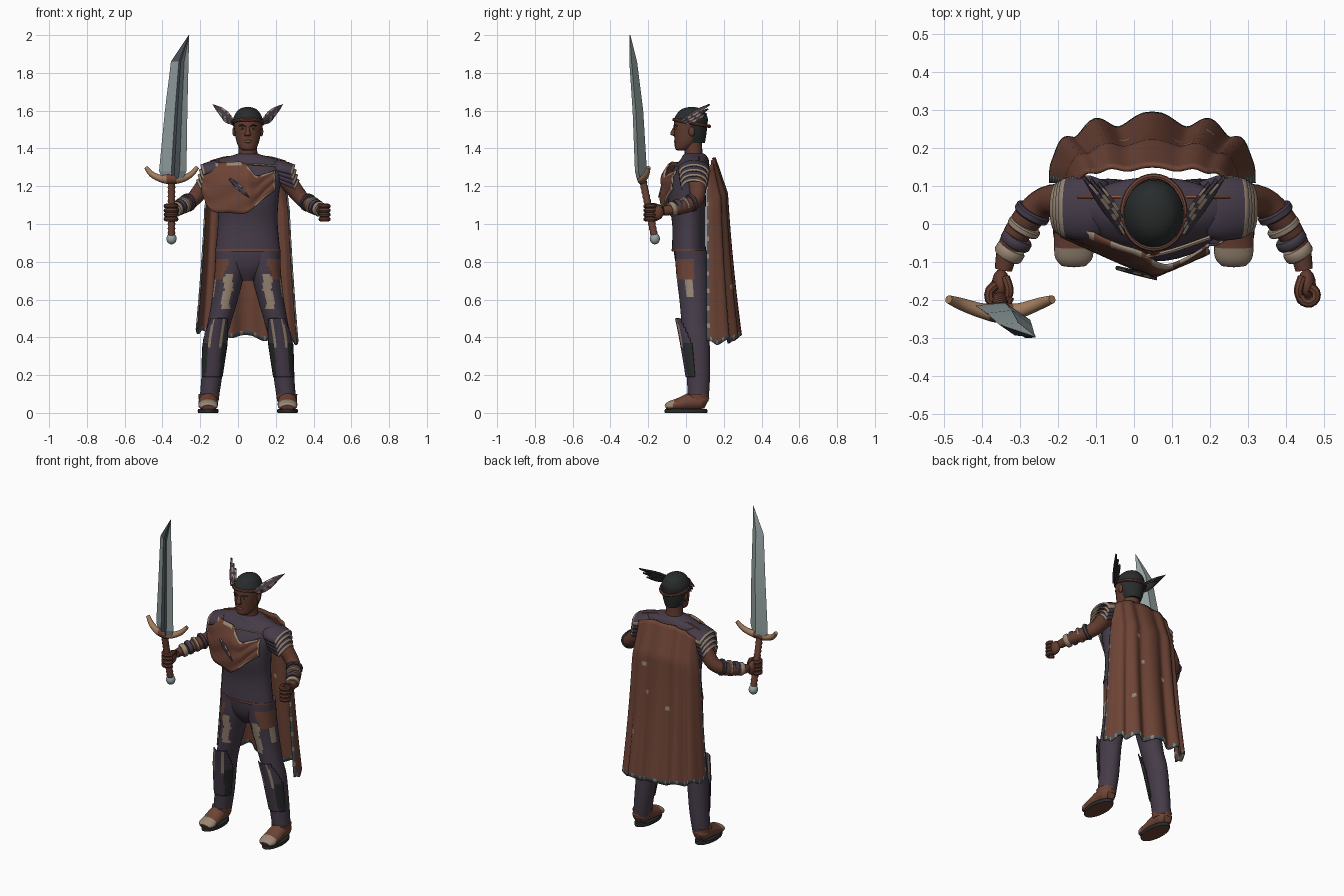
import bpy, bmesh, math
from mathutils import Vector, Matrix

if "Cube" in bpy.data.objects:
    bpy.data.objects.remove(bpy.data.objects["Cube"])

def material(name, r, g, b):
    m = bpy.data.materials.new(name)
    m.use_nodes = True
    m.diffuse_color = (r, g, b, 1)
    m.node_tree.nodes["Principled BSDF"].inputs["Base Color"].default_value = (r, g, b, 1)
    return m

PURPLE = material("dusky purple cloth", .06, .044, .065)
BROWN = material("red brown leather", .155, .057, .036)
SKIN = material("dark skin", .125, .045, .028)
BEIGE = material("worn beige", .32, .24, .175)
HORN = material("tan horn", .36, .2, .11)
BLACK = material("charcoal", .022, .025, .025)
STEEL = material("pale steel", .3, .36, .36)
DARKSTEEL = material("dark steel", .07, .085, .1)
RUST = material("rust stitching", .3, .09, .04)
C = .052      # the body's centre line
UP = Vector((0, 0, 1))

def finish(name, bm, mats, angle=40):
    me = bpy.data.meshes.new(name)
    bm.to_mesh(me)
    bm.free()
    ob = bpy.data.objects.new(name, me)
    bpy.context.collection.objects.link(ob)
    for m in mats:
        me.materials.append(m)
    bpy.ops.object.select_all(action='DESELECT')
    ob.select_set(True)
    bpy.context.view_layer.objects.active = ob
    bpy.ops.object.shade_smooth_by_angle(angle=math.radians(angle))
    return ob

def skin(name, rings, mats, rule=None, angle=40):
    """Close a stack of point rings; rule gives a material index, or -1 to drop the face."""
    bm = bmesh.new()
    vs = [[bm.verts.new(p) for p in r] for r in rings]
    n = len(vs[0])
    for a, b in zip(vs, vs[1:]):
        for i in range(n):
            bm.faces.new((a[i], a[(i + 1) % n], b[(i + 1) % n], b[i]))
    bm.faces.new(vs[0])
    bm.faces.new(vs[-1])
    bmesh.ops.recalc_face_normals(bm, faces=bm.faces)
    if rule:
        bm.normal_update()
        picks = [(f, rule(f.calc_center_median(), f.normal)) for f in bm.faces]
        for f, k in picks:
            f.material_index = max(k, 0)
        bmesh.ops.delete(bm, geom=[f for f, k in picks if k < 0], context='FACES')
    return finish(name, bm, mats, angle)

def refine(pts, sub):
    """Smooth curve through stations of any width."""
    pts = [Vector(p) for p in pts]
    out = []
    for i in range(len(pts) - 1):
        p0, p1, p2, p3 = pts[max(i - 1, 0)], pts[i], pts[i + 1], pts[min(i + 2, len(pts) - 1)]
        for k in range(sub):
            t = k / sub
            out.append(p1 + (p2 - p0) * (t / 2) + (p0 * 2 - p1 * 5 + p2 * 4 - p3) * (t * t / 2)
                       + (p1 * 3 - p0 - p2 * 3 + p3) * (t ** 3 / 2))
    return out + [pts[-1]]

def sweep(name, stations, mats, n=20, sub=4, level=False, ref=(0, 1, 0), rule=None, angle=40):
    """Oval rings (x, y, z, half width, half depth), level or square to the path."""
    st = refine(stations, sub)
    mid = [Vector(s[:3]) for s in st]
    rings = []
    for i, s in enumerate(st):
        t = UP if level else (mid[min(i + 1, len(mid) - 1)] - mid[max(i - 1, 0)]).normalized()
        u = t.cross(Vector(ref)).normalized()
        v = u.cross(t)
        rings.append([mid[i] + u * max(s[3], .001) * math.cos(a) + v * max(s[4], .001) * math.sin(a)
                      for a in (math.tau * k / n for k in range(n))])
    return skin(name, rings, mats, rule, angle)

def ball(name, pos, size, mat):
    bm = bmesh.new()
    bmesh.ops.create_uvsphere(bm, u_segments=16, v_segments=10, radius=1,
                              matrix=Matrix.Translation(pos) @ Matrix.Diagonal((*size, 1)))
    return finish(name, bm, [mat])

def sheet(name, fn, nu, nv, mats, rule, thick):
    bm = bmesh.new()
    g = [[bm.verts.new(fn(i / nu, j / nv)) for i in range(nu + 1)] for j in range(nv + 1)]
    for j in range(nv):
        for i in range(nu):
            f = bm.faces.new((g[j][i], g[j][i + 1], g[j + 1][i + 1], g[j + 1][i]))
            f.material_index = rule(i, j)
    ob = finish(name, bm, mats)
    ob.modifiers.new("thickness", 'SOLIDIFY').thickness = thick

def feather(name, base, tip, width, ref):
    """Leaf with pale bars on its front edges and a dark back."""
    b, t, face = Vector(base), Vector(tip), Vector(ref)
    st = [(*b.lerp(t, f), width * w, .006) for f, w in ((0, .4), (.35, 1), (.7, .8), (1, .02))]
    side = (t - b).cross(face).normalized()
    sweep(name, st, [PURPLE, BEIGE, BLACK], n=6, sub=4, ref=ref, angle=20,
          rule=lambda c, m: 2 if m.dot(face) < 0
          else int(abs((c - b).dot(side)) > width * .3 and math.sin((c - b).length * 130) > 0))

# Torso, hips, belt
sweep("tunic", [(C, .015, .855, .172, .09), (C, .015, 1, .158, .088), (C, .005, 1.12, .162, .1),
                (C, .005, 1.22, .175, .1), (C, .03, 1.3, .2, .092), (C, .045, 1.34, .165, .075),
                (C, .045, 1.365, .075, .06), (C, .045, 1.372, .055, .05)], [PURPLE], n=32, level=True)
sweep("hips", [(C, .035, .7, .04, .045), (C, .03, .76, .13, .075), (C, .025, .82, .165, .085),
               (C, .02, .875, .165, .085)], [PURPLE], n=28, level=True)
sweep("belt", [(C, .015, .858, .174, .092), (C, .015, .868, .174, .092)], [BROWN], n=32, sub=1, level=True)
sweep("collar_trim", [(.03, -.085, 1.318, .006, .006), (.1, -.07, 1.316, .006, .006),
                      (.2, -.035, 1.308, .006, .006)], [BEIGE], n=6)

# Head
sweep("neck", [(C, .045, 1.32, .058, .052), (C, .04, 1.38, .05, .047), (C, .035, 1.45, .05, .05)],
      [SKIN], level=True)
sweep("head", [(C, -.025, 1.388, .02, .018), (C, -.015, 1.4, .042, .043), (C, .002, 1.43, .058, .062),
               (C, .015, 1.475, .068, .078), (C, .02, 1.52, .074, .084), (C, .024, 1.56, .073, .083),
               (C, .027, 1.598, .048, .055), (C, .027, 1.61, .01, .01)], [SKIN], n=24, level=True)
sweep("hair", [(C, .045, 1.43, .05, .055), (C, .03, 1.475, .07, .078), (C, .025, 1.52, .077, .087),
               (C, .027, 1.56, .077, .088), (C, .03, 1.598, .056, .066), (C, .03, 1.615, .03, .035),
               (C, .03, 1.62, .004, .004)], [BLACK], n=28, level=True,
      rule=lambda c, m: -1 if c.z < 1.545 and c.y < .03 else 0)
sweep("nose", [(C, -.06, 1.515, .008, .006), (C, -.068, 1.49, .011, .012), (C, -.069, 1.473, .018, .013),
               (C, -.06, 1.466, .012, .006)], [SKIN], n=10, level=True)
ball("lips", (C, -.054, 1.437), (.022, .011, .009), BROWN)
for s, side in ((-1, "right"), (1, "left")):
    ball(side + "_eye", (C + s * .029, -.053, 1.505), (.012, .006, .005), BEIGE)
    ball(side + "_pupil", (C + s * .029, -.058, 1.505), (.006, .003, .005), BLACK)
    sweep(side + "_brow", [(C + s * .012, -.064, 1.517, .003, .004), (C + s * .03, -.061, 1.523, .004, .004),
                           (C + s * .048, -.047, 1.518, .003, .003)], [BLACK], n=6)
    ball(side + "_ear", (C + s * .072, .03, 1.49), (.01, .016, .026), SKIN)
    for k in range(3):
        feather(f"{side}_crest_feather_{k}", (C + s * .08, -.025 + .012 * k, 1.548 - .008 * k),
                (C + s * (.185 - .02 * k), .125 - .008 * k, 1.633 - .024 * k), .02, (s * .3, -.9, .3))
band = [(C + .081 * math.cos(a), .03 + .095 * math.sin(a), 1.535 - .018 * math.sin(a), .008, .009)
        for a in (math.tau * k / 32 for k in range(33))]
sweep("headband", band, [BROWN], n=8, sub=1, ref=UP)

# Limbs, mirrored about the centre line
for s, side in ((-1, "right"), (1, "left")):
    X = lambda d: C + s * d
    leg = [(X(.088), .03, .86, .084, .085), (X(.095), .032, .75, .08, .085), (X(.122), .042, .6, .069, .077),
           (X(.15), .046, .48, .062, .07), (X(.172), .055, .38, .059, .07), (X(.19), .065, .2, .055, .062),
           (X(.205), .065, .07, .05, .055)]

    def leg_paint(c, m):
        d = (c.x - C) * s
        wave = .015 * math.sin(c.z * 60)
        if m.y < .1 and .725 + wave < c.z < .81 and d > .1 + (.8 - c.z) * .4:
            return 1
        if m.y < -.2 and .55 < c.z < .73 and .075 < d - (.72 - c.z) * .15 + wave * .4 < .12:
            return 2
        return 2 if -.45 < m.y < 0 and d > .15 and .62 < c.z < .725 + wave else 0
    sweep(side + "_trouser_leg", leg, [PURPLE, BROWN, BEIGE], n=48, sub=10, level=True, rule=leg_paint)

    def guard_paint(c, m):
        edge = abs(m.x)
        if m.y > -.2 + max(c.z - .36, 0) * -3:
            return -1
        if c.z > .34 and .4 < edge < .6:
            return 2
        return 1 if edge > .62 and c.z < .37 else 0
    shin = [(X(.153), .036, .5, .066, .094), (X(.172), .05, .38, .069, .084), (X(.19), .062, .19, .058, .064)]
    guard = sweep(side + "_shin_guard", shin, [PURPLE, BLACK, BEIGE], n=56, sub=16, level=True, rule=guard_paint)
    guard.modifiers.new("thickness", 'SOLIDIFY').thickness = .006

    # Shoes
    sweep(side + "_sole", [(X(.21), 0, 0, .053, .112), (X(.21), 0, .01, .056, .114), (X(.21), 0, .02, .053, .111)],
          [BLACK, BROWN], n=28, sub=1, level=True, rule=lambda c, m: int(m.z < -.9))
    sweep(side + "_shoe", [(X(.21), .11, .05, .025, .03), (X(.21), .085, .06, .048, .045), (X(.21), .03, .06, .05, .048),
                           (X(.21), -.03, .046, .052, .036), (X(.21), -.085, .036, .05, .026),
                           (X(.21), -.108, .028, .034, .014)], [BROWN, BEIGE], ref=UP, sub=6,
          rule=lambda c, m: int(c.y < -.066 and c.z > .03))
    sweep(side + "_ankle_cuff", [(X(.207), .062, .06, .052, .056), (X(.206), .062, .1, .056, .06)], [BROWN], level=True)

    # Arms
    arm = [(X(.15), .05, 1.29, .05, .05), (X(.22), .06, 1.215, .047, .047), (X(.285), .058, 1.135, .04, .04),
           (X(.335), .01, 1.1, .039, .039), (X(.38), -.06, 1.078, .03, .03), (X(.395), -.12, 1.07, .023, .025)]
    sweep(side + "_arm", arm, [SKIN], ref=UP, n=18)
    a, b = Vector((X(.31), .045, 1.118)), Vector((X(.388), -.09, 1.074))
    for k, (f, m, w) in enumerate(((.12, PURPLE, .07), (.4, BEIGE, .06), (.66, PURPLE, .08), (.88, BEIGE, .09))):
        r = .05 - .012 * f
        sweep(f"{side}_bracelet_{k}", [(*a.lerp(b, f + w * e), r * q, r * q) for e, q in
              ((-1, .9), (-.6, 1), (.6, 1), (1, .9))], [m], sub=1, ref=UP)

    # Fists: the right one closes round the grip, the left one on itself
    ball(side + "_palm", (X(.402), -.16, 1.06), (.024, .042, .042), SKIN)
    curl = .021 + .0035 * (1 - s)
    for k in range(4):
        z = 1.095 - .023 * k
        pts = [(X(.406) + s * curl * math.cos(t), -.187 + curl * math.sin(t), z, .0125, .0125)
               for t in (1.3, .5, -.4, -1.3, -2.2, -3)]
        sweep(f"{side}_finger_{k}", pts, [SKIN], n=8, sub=2, ref=UP)
    sweep(side + "_thumb", [(X(.39), -.14, 1.09, .012, .012), (X(.38), -.175, 1.1, .012, .012),
                            (X(.388), -.205, 1.09, .01, .01)], [SKIN], n=8, ref=UP)

    # Layered shoulder plates with thin pale rims, and a stitched seam
    for k in range(4):
        p, q = Vector((X(.12 + .01 * k), .042, 1.302 - .02 * k)), Vector((X(.24 + .005 * k), .042, 1.27 - .026 * k))
        w = .086 - .004 * k
        plate = sweep(f"{side}_shoulder_plate_{k}", [(*p.lerp(q, f), .05 * g, w * g) for f, g in
                      ((0, .8), (.4, 1), (.7, .98), (.9, .93), (1, .9))], [PURPLE, BEIGE], n=24, sub=1,
                      rule=lambda c, m: -1 if abs(m.dot((q - p).normalized())) > .95 or m.z < -.3
                      else int((c - p).dot(q - p) > .9 * (q - p).length_squared or k == 0 and m.y > .93))
        plate.modifiers.new("thickness", 'SOLIDIFY').thickness = .008
    sweep(side + "_shoulder_seam", [(X(.08), .07, 1.358, .004, .004), (X(.13), .07, 1.352, .004, .004),
                                    (X(.2), .07, 1.332, .004, .004)], [RUST], n=6)

# Cape with scalloped hem
def cape(u, v):
    a = math.pi * u
    c, sn = math.cos(a), math.sin(a)
    w = .19 + .02 * min(v * 4, 1) + .052 * v ** 1.5
    depth = .035 + .055 * min(v * 5, 1) + .025 * v + .045 * v * v
    y = .108 + depth * sn ** .7 + (.005 + .013 * v) * math.cos(12 * a) * sn
    top = 1.35 - .05 * abs(c) ** 3
    hem = .4 - .03 * c + .012 * math.cos(12 * a)
    return (C - .004 + w * math.copysign(abs(c) ** .8, c), y, top + (hem - top) * v)

patches = {(26, 10), (27, 10), (28, 10), (30, 17), (31, 17), (40, 20), (41, 20), (42, 20), (22, 28), (23, 28)}
def cape_paint(i, j):
    if j == 39 or i in (0, 71):
        return 2 if (i + j) % 4 == 0 else 1
    return 2 if (i, j) in patches else 0
sheet("cape", cape, 72, 40, [BROWN, DARKSTEEL, BEIGE], cape_paint, .01)

# Chest drape: x, top height, bottom height
drape = refine([(-.19, 1.285, 1.16), (-.14, 1.315, 1.07), (-.04, 1.325, 1.06), (.035, 1.32, 1.055),
                (.09, 1.255, 1.09), (.14, 1.265, 1.14), (.195, 1.285, 1.185)], 5)
def drape_point(u, v):
    x, hi, lo = drape[round(u * 30)]
    z = hi + (lo - hi) * v
    pull = max(z - 1.2, 0)
    return (x, -.13 + .47 * abs(x - C) ** 1.05 + 2.8 * pull * pull + .004 * math.sin(14 * v + 30 * x), z)
sheet("chest_drape", drape_point, 30, 14, [BROWN, BEIGE],
      lambda i, j: int(j == 0 and i % 7 > 1 or i == 29 or j == 13 and i > 19), .008)
feather("chest_feather", (-.045, -.115, 1.24), (.06, -.143, 1.14), .014, (0, -1, 0))

# Sword: stations are height, left edge, right edge, depth, half thickness
rings = []
for z, l, r, y, t in ((1.24, -.4, -.29, -.23, .024), (1.28, -.418, -.273, -.233, .028), (1.6, -.387, -.268, -.25, .025),
                      (1.86, -.355, -.262, -.276, .018), (2, -.262, -.258, -.296, .002)):
    at = lambda f, d: (l + (r - l) * f, y + d + (.5 - f) * (r - l) * .26, z)
    rings.append([at(0, 0), at(.45, -t), at(.56, -t * .6), at(.75, -t), at(1, 0), at(.55, t)])
skin("blade", rings, [STEEL, DARKSTEEL], angle=10,
     rule=lambda c, m: int(m.y < -.5 and -.357 + (c.z - 1.25) * .06 < c.x < -.31 + (c.z - 1.25) * .05))
sweep("crossguard", [(-.487, -.198, 1.3, .011, .011), (-.455, -.21, 1.262, .016, .016), (-.4, -.228, 1.238, .02, .02),
                     (-.352, -.233, 1.24, .027, .03), (-.302, -.228, 1.238, .02, .02), (-.25, -.21, 1.262, .016, .016),
                     (-.215, -.198, 1.3, .011, .011)], [HORN, BROWN], n=12, ref=UP,
      rule=lambda c, m: int(abs(c.x + .352) < .03))
grip = [(-.352, -.168 - .06 * f, .94 + .29 * f, r, r) for f, r in
        ((k / 24, .021 if k % 2 else .017) for k in range(25))]
sweep("grip", grip, [BROWN], n=12, sub=1)
ball("pommel", (-.352, -.165, .922), (.027, .027, .03), STEEL)
